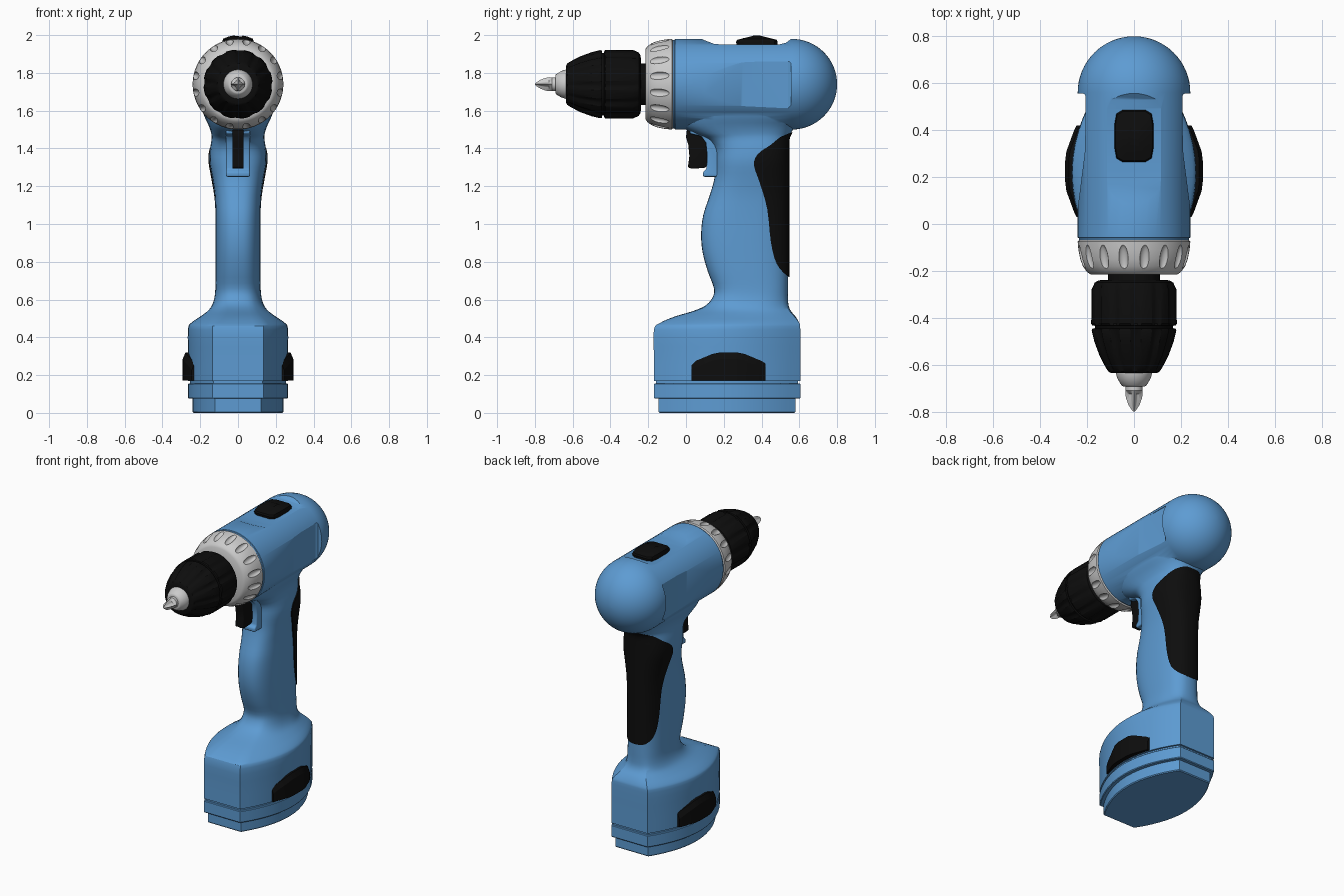
import bpy, bmesh
from math import sin, cos, pi, sqrt, radians, copysign
from mathutils import Vector

if "Cube" in bpy.data.objects:
    bpy.data.objects.remove(bpy.data.objects["Cube"])

CZ = 1.74  # height of the drill axis


def material(name, col):
    m = bpy.data.materials.new(name)
    m.diffuse_color = (*col, 1)
    m.use_nodes = True
    m.node_tree.nodes["Principled BSDF"].inputs["Base Color"].default_value = m.diffuse_color
    return m


BLUE = material("blue_plastic", (0.11, 0.33, 0.65))
BLACK = material("black_rubber", (0.004, 0.004, 0.004))


def loft(name, rings, mat=None):
    """Skin a list of equal-length rings and cap both ends."""
    bm = bmesh.new()
    vs = [[bm.verts.new(p) for p in r] for r in rings]
    n = len(rings[0])
    for a, b in zip(vs, vs[1:]):
        for j in range(n):
            bm.faces.new((a[j], a[(j + 1) % n], b[(j + 1) % n], b[j]))
    bm.faces.new(vs[0])
    bm.faces.new(vs[-1])
    bmesh.ops.recalc_face_normals(bm, faces=bm.faces)
    me = bpy.data.meshes.new(name)
    bm.to_mesh(me)
    bm.free()
    ob = bpy.data.objects.new(name, me)
    bpy.context.collection.objects.link(ob)
    if mat:
        me.materials.append(mat)
    return ob


def revolve(name, prof, mat=None, seg=64, mod=lambda y, j: 1):
    """Spin (y, radius) points round the drill axis."""
    return loft(name, [[(r * mod(y, j) * sin(2 * pi * j / seg), y, CZ + r * mod(y, j) * cos(2 * pi * j / seg))
                        for j in range(seg)] for y, r in prof], mat)


def prism(name, pts, x0, x1, mat=None):
    """Extrude a (y, z) outline along x."""
    return loft(name, [[(x, y, z) for y, z in pts] for x in (x0, x1)], mat)


def activate(ob):
    bpy.ops.object.select_all(action='DESELECT')
    ob.select_set(True)
    bpy.context.view_layer.objects.active = ob


def smooth(ob, angle=35):
    activate(ob)
    bpy.ops.object.shade_smooth_by_angle(angle=radians(angle))


def boolean(ob, cutter, op='DIFFERENCE'):
    activate(ob)
    m = ob.modifiers.new("bool", 'BOOLEAN')
    m.operation, m.object, m.solver = op, cutter, 'EXACT'
    bpy.ops.object.modifier_apply(modifier=m.name)
    bpy.data.objects.remove(cutter)


def bevel(ob, w, seg=3):
    activate(ob)
    m = ob.modifiers.new("bevel", 'BEVEL')
    m.width, m.segments = w, seg
    bpy.ops.object.modifier_apply(modifier=m.name)


def spline(pts, k=3):
    """Catmull-Rom refinement of tuples."""
    p = [Vector(q) for q in pts]
    p = [p[0]] + p + [p[-1]]
    out = []
    for a, b, c, d in zip(p, p[1:], p[2:], p[3:]):
        for i in range(k):
            t = i / k
            out.append(tuple(0.5 * (2 * b + (c - a) * t + (2 * a - 5 * b + 4 * c - d) * t * t
                                    + (3 * b - a - 3 * c + d) * t ** 3)))
    return out + [tuple(p[-1])]


def section(z, y0, y1, hw, t, off=0.0):
    """Horizontal outline: t=0 rounded grip, t=1 flat-ended battery with bulging sides."""
    ring = []
    for i in range(40):
        c, s = cos(2 * pi * i / 40), sin(2 * pi * i / 40)
        gx, gy = copysign(abs(c) ** 0.77, c), copysign(abs(s) ** 0.77, s)
        k = 0.49 * s * s
        r = (-abs(c) + sqrt(c * c + 4 * k)) / (2 * k) if k > 1e-6 else 1
        r = min(r, 1 / max(abs(s), 1e-6))
        x, y = gx + (r * c - gx) * t, gy + (r * s - gy) * t
        ring.append((x * (hw + off), (y0 + y1) / 2 + y * ((y1 - y0) / 2 + off), z))
    return ring


# Handle and battery housing: z, front y, back y, half width, battery blend
rows = spline([
    (.17, -.17, .605, .265, 1), (.3, -.17, .605, .265, 1), (.44, -.17, .605, .265, 1),
    (.475, -.14, .6, .25, 1), (.51, -.06, .58, .2, .8), (.54, .04, .555, .16, .6),
    (.57, .105, .543, .138, .3), (.61, .14, .54, .125, .1), (.66, .148, .54, .12, 0),
    (.75, .115, .54, .12, 0), (.85, .088, .54, .12, 0), (.95, .08, .54, .12, 0),
    (1.05, .092, .54, .12, 0), (1.15, .125, .54, .123, 0), (1.24, .15, .54, .135, 0),
    (1.33, .155, .54, .15, 0), (1.40, .15, .54, .147, 0), (1.45, .11, .542, .14, 0),
    (1.48, .04, .555, .142, 0), (1.52, -.03, .58, .155, 0), (1.57, -.05, .62, .178, 0),
    (1.64, -.05, .64, .2, 0)])
handle = loft("handle", [section(*r) for r in rows], BLUE)

# Motor housing with round back, joined to the handle
arc = [(.56 + .24 * sin(a * pi / 32), .24 * cos(a * pi / 32)) for a in range(16)]
body = revolve("body", [(-.07, .225), (-.068, .234), (-.06, .235), (-.058, .24)] + arc + [(.8, .004)], BLUE)
boolean(body, handle, 'UNION')

# Flat recess on top and tapered recess on each side
boolean(body, prism("top_cutter", [(.06, 1.99), (.1, 1.972), (.15, 1.953), (.2, 1.95), (.49, 1.95), (.53, 1.96),
                                   (.57, 1.99), (.57, 2.1), (.06, 2.1)], -.2, .2))
for s in (-1, 1):
    plan = [(.246, .02), (.21, .3), (.203, .54), (.212, .555), (.3, .557), (.3, .02)]
    boolean(body, loft("side_cutter", [[(s * x, y, z) for x, y in plan] for z in (1.615, 1.86)]))
smooth(body, 30)

# Battery foot with stepped seam
foot = loft("battery_foot", [section(z, -.17 + d, .605 - d, .265 - d, 1) for z, d in (
    (0, .03), (.006, .025), (.075, .025), (.075, .004), (.08, 0), (.152, 0), (.156, .004), (.156, .012), (.18, .012))],
    BLUE)
smooth(foot)

# Battery release pads on both sides
pad = loft("battery_release_pads", [[(.2, y, .172), (x, y, .172), (x, y, t - .035), (x - .015, y, t), (.2, y, t)]
                                    for y, x, t in ((.03, .245, .262), (.05, .255, .275), (.14, .288, .312),
                                                    (.18, .293, .32), (.27, .293, .32), (.31, .288, .312),
                                                    (.40, .255, .275), (.42, .245, .262))], BLACK)
smooth(pad, 20)
mir = pad.modifiers.new("mirror", 'MIRROR')

# Rubber pad wrapped round the back of the grip
grip = loft("rear_grip_pad", [section(*r, off=.007) for r in rows if .68 < r[0] < 1.51], BLACK)
edge = spline([(.56, .715), (.53, .73), (.48, .79), (.45, .9), (.43, 1.08), (.39, 1.22), (.36, 1.31),
               (.38, 1.37), (.45, 1.42), (.5, 1.46), (.56, 1.485)])
boolean(grip, prism("grip_cutter", edge + [(.7, 1.485), (.7, .715)], -.3, .3), 'INTERSECT')
smooth(grip)

# Trigger and its blue surround
guard = prism("trigger_surround", [(.09, 1.25), (.22, 1.25), (.22, 1.52), (.02, 1.52), (.02, 1.478), (.08, 1.465),
                                   (.105, 1.43), (.112, 1.36), (.108, 1.29), (.09, 1.275)], -.063, .063, BLUE)
bevel(guard, .008)
smooth(guard)
trigger = prism("trigger", [(.005, 1.5), (0, 1.46), (.012, 1.42), (.018, 1.36), (.01, 1.3), (.03, 1.293), (.1, 1.297),
                            (.13, 1.33), (.13, 1.5)], -.03, .03, BLACK)
bevel(trigger, .006)
smooth(trigger)

# Top switch
outline = [(.05, .11), (.075, .095), (.083, .05), (.083, -.05), (.075, -.095), (.05, -.11)]
outline += [(-x, y) for x, y in reversed(outline)]
switch = loft("top_switch", [[(x * k, .375 + y * k, z + h * max(0, 1 - abs(y) / .11)) for x, y in outline]
                             for k, z, h in ((.97, 1.94, 0), (1, 1.965, 0), (.95, 1.975, .01), (.6, 1.985, .014),
                                             (.3, 1.99, .014))], BLACK)
smooth(switch, 25)

# Torque collar with finger grooves
collar = revolve("torque_collar", [(-.06, .2), (-.068, .232), (-.075, .24), (-.11, .237), (-.15, .229), (-.18, .218),
                                   (-.205, .2), (-.215, .185), (-.215, .1)], seg=96)
bm = bmesh.new()
for i in range(16):
    a = (i + .5) * pi / 8
    ball = bmesh.ops.create_uvsphere(bm, u_segments=16, v_segments=12, radius=1)["verts"]
    for v in ball:
        x, y, z = v.co.x * .021, -.145 + v.co.y * .058, .232 + v.co.z * .018 + v.co.y * .012
        v.co = (x * cos(a) + z * sin(a), y, CZ + z * cos(a) - x * sin(a))
me = bpy.data.meshes.new("groove_cutter")
bm.to_mesh(me)
bm.free()
grooves = bpy.data.objects.new("groove_cutter", me)
bpy.context.collection.objects.link(grooves)
boolean(collar, grooves)
smooth(collar)

# Chuck with notched sleeves
chuck = revolve("chuck", [(-.2, .11), (-.238, .11), (-.24, .15), (-.25, .168), (-.28, .182), (-.425, .183), (-.432, .178),
                          (-.434, .166), (-.444, .166), (-.446, .178), (-.455, .181), (-.5, .17), (-.56, .148),
                          (-.61, .122), (-.628, .11), (-.634, .1), (-.634, .06)], BLACK, 72,
                mod=lambda y, j: .945 if j % 6 in (0, 1) and (-.43 < y < -.27 or -.62 < y < -.45) else 1)
smooth(chuck)

# Nose and cross-point bit
nose = revolve("chuck_nose", [(-.62, .078), (-.638, .077), (-.66, .07), (-.688, .053), (-.692, .046), (-.692, .02)], seg=48)
smooth(nose)
bit = revolve("screwdriver_bit", [(-.68, .036), (-.71, .036), (-.725, .037), (-.745, .033), (-.77, .024), (-.79, .011),
                                  (-.8, .003)], seg=48,
              mod=lambda y, j: 1 - (.5 * abs(sin(4 * pi * j / 48)) ** .7 if y < -.72 else 0))
smooth(bit)
